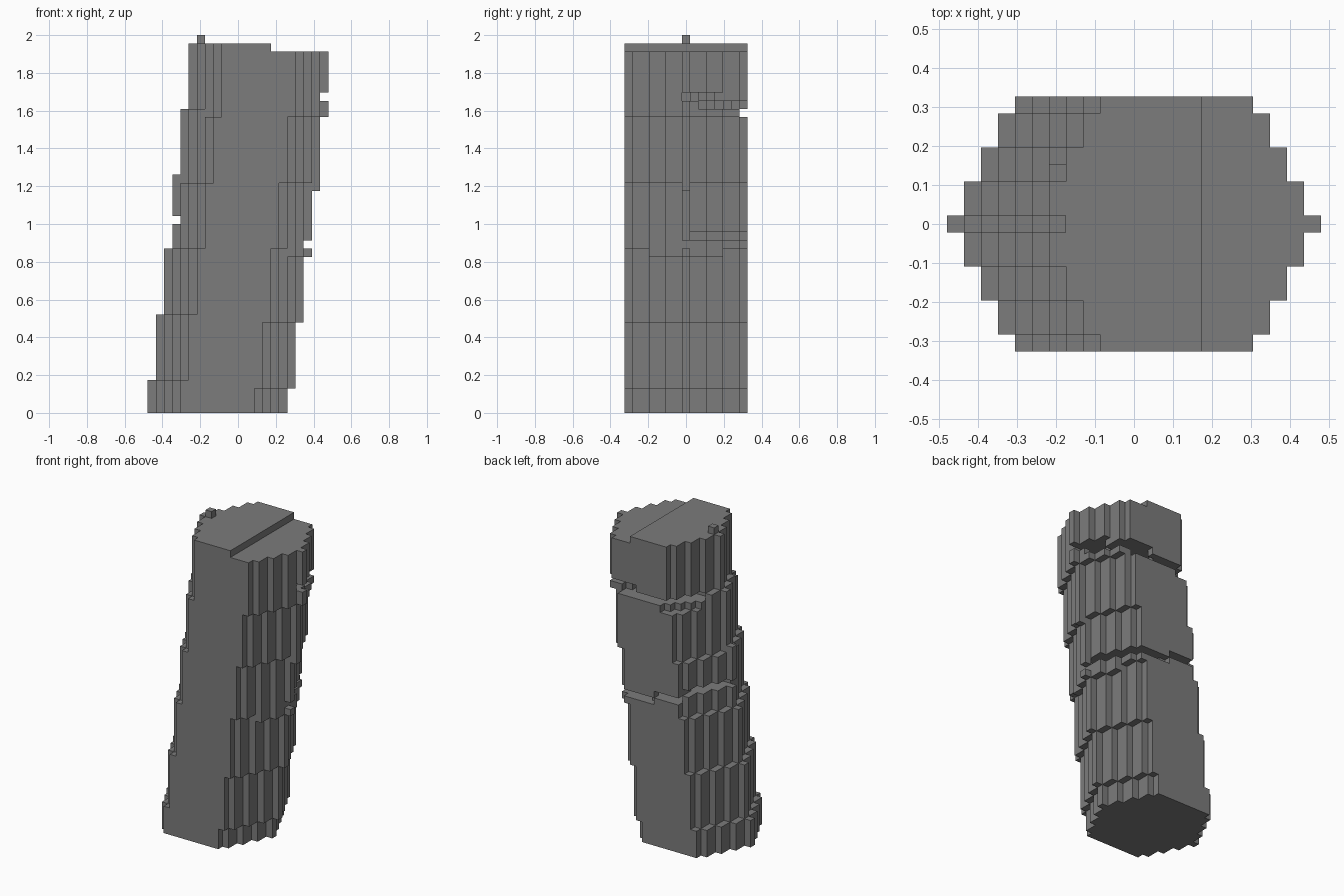
import bpy, bmesh, math
from mathutils import Vector

cube = bpy.data.objects.get("Cube")
if cube:
    bpy.data.objects.remove(cube, do_unlink=True)

U = 2 / 46            # edge of one block
HALF_ROWS = 7         # rows either side of the middle row
LAYERS = 45

stone = bpy.data.materials.new("grey_stone")
stone.use_nodes = True
GREY = (0.2, 0.2, 0.2, 1)
stone.diffuse_color = GREY
stone.node_tree.nodes["Principled BSDF"].inputs["Base Color"].default_value = GREY


def span(row, layer):
    """First and last+1 block of a row: a hexagon that leans towards +x."""
    r = abs(row)
    inset = (r + 1) // 2
    left_steps = (4, 12, 20, 29 if r == 0 else 28, 37 if r <= 4 else 36)
    right_steps = (3, 11, 19 if r <= 4 else 20, 27 if r == 0 else 28, 36)
    left = -11 + inset + sum(layer >= s for s in left_steps)
    right = 6 - inset + sum(layer >= s for s in right_steps)
    if layer == LAYERS - 1:      # the roof drops one block on the +x side
        right = min(right, 4)
    return left, right


def in_lower_crack(x, row, layer):
    level = 20.995 - 0.2 * (x - 8.5) - 0.095 * row
    return row >= 0 and layer == min(math.floor(level), 23)


def in_upper_crack(x, row, layer):
    level = 37 + 0.125 * (x - 5) - 0.135 * (row - 7)
    return row > max(-0.5, 0.3 * (2 - x)) and abs(layer + 0.5 - level) < 0.75


def build(name, cells):
    """Skin a set of blocks with outer faces only and merge the flat areas."""
    bm = bmesh.new()
    verts = {}

    def vert(p):
        key = tuple(p)
        if key not in verts:
            verts[key] = bm.verts.new(((p[0]) * U, (p[1] - 0.5) * U, p[2] * U))
        return verts[key]

    for cell in cells:
        for axis in range(3):
            a, b = (axis + 1) % 3, (axis + 2) % 3
            for side in (0, 1):
                near = list(cell)
                near[axis] += 2 * side - 1
                if tuple(near) in cells:
                    continue
                ring = []
                for da, db in ((0, 0), (1, 0), (1, 1), (0, 1)):
                    p = list(cell)
                    p[axis] += side
                    p[a] += da
                    p[b] += db
                    ring.append(vert(p))
                bm.faces.new(ring if side else ring[::-1])
    bmesh.ops.dissolve_limit(bm, angle_limit=math.radians(1),
                             verts=bm.verts, edges=bm.edges)
    mesh = bpy.data.meshes.new(name)
    bm.to_mesh(mesh)
    bm.free()
    mesh.materials.append(stone)
    obj = bpy.data.objects.new(name, mesh)
    bpy.context.collection.objects.link(obj)
    return obj


# Leaning hexagonal column with two slanted cracks in its back half
column = set()
for layer in range(LAYERS):
    for row in range(-HALF_ROWS, HALF_ROWS + 1):
        for x in range(*span(row, layer)):
            spot = (x + 0.5, row, layer)
            if not in_lower_crack(*spot) and not in_upper_crack(*spot):
                column.add((x, row, layer))
build("leaning_column", column)

# Small block on the roof
build("roof_block", {(-5, 0, LAYERS)})
